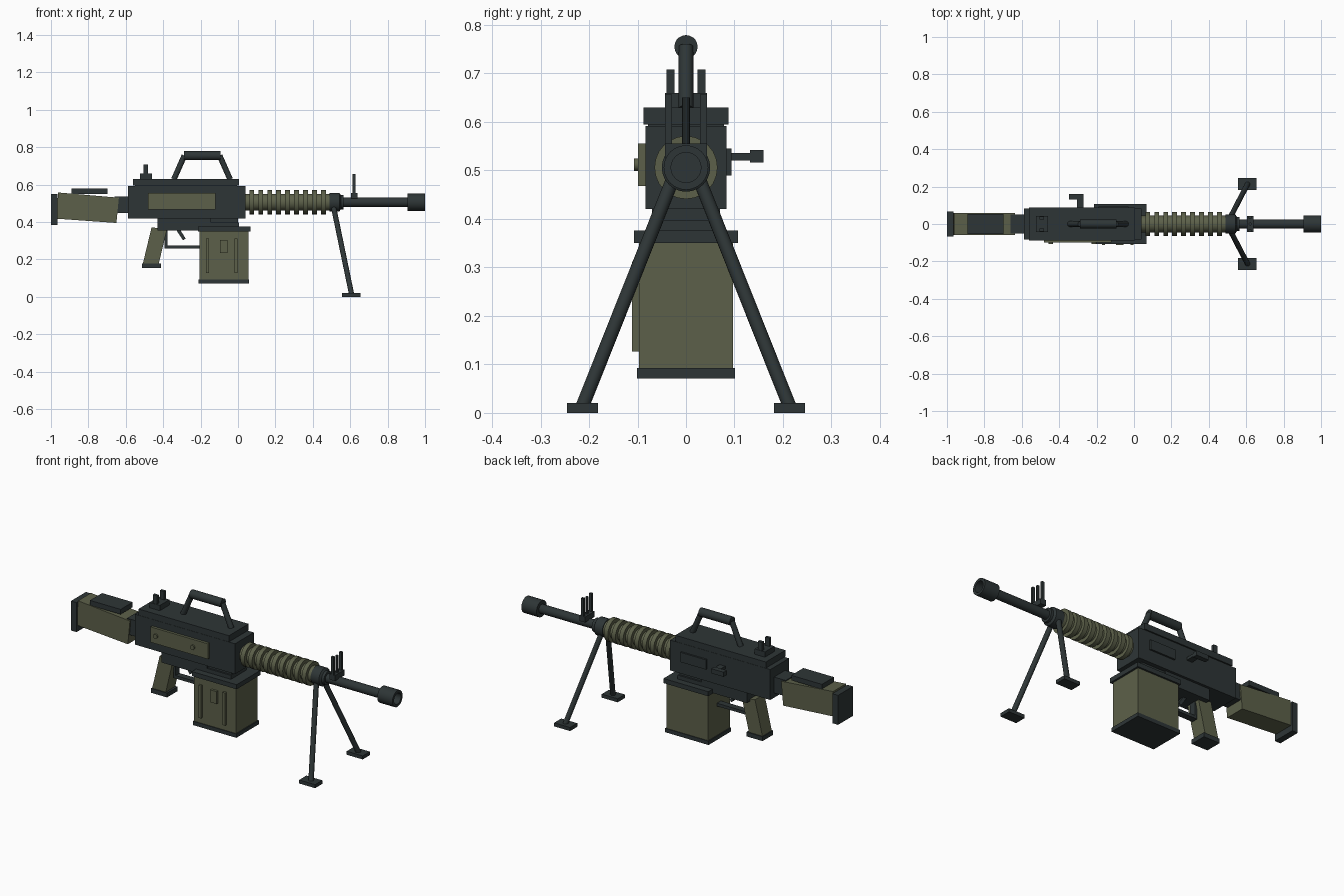
import bpy, bmesh, math
from mathutils import Vector

if "Cube" in bpy.data.objects:
    bpy.data.objects.remove(bpy.data.objects["Cube"])


def material(name, rgb):
    m = bpy.data.materials.new(name)
    m.diffuse_color = (*rgb, 1)
    m.use_nodes = True
    m.node_tree.nodes["Principled BSDF"].inputs["Base Color"].default_value = m.diffuse_color
    return m


DARK = material("dark gunmetal", (0.027, 0.036, 0.037))
OLIVE = material("olive drab", (0.108, 0.118, 0.068))
AXIS_Z = 0.506  # height of the bore


def finish(name, bm, mat, smooth=False):
    bmesh.ops.recalc_face_normals(bm, faces=bm.faces)
    me = bpy.data.meshes.new(name)
    bm.to_mesh(me)
    bm.free()
    me.materials.append(mat)
    ob = bpy.data.objects.new(name, me)
    bpy.context.collection.objects.link(ob)
    if smooth:
        bpy.ops.object.select_all(action='DESELECT')
        ob.select_set(True)
        bpy.context.view_layer.objects.active = ob
        bpy.ops.object.shade_smooth_by_angle(angle=math.radians(35))
    return ob


def prism(name, profile, y0, y1, mat):
    """Extrude an x/z outline between two y values."""
    bm = bmesh.new()
    a = [bm.verts.new((x, y0, z)) for x, z in profile]
    b = [bm.verts.new((x, y1, z)) for x, z in profile]
    bm.faces.new(a)
    bm.faces.new(b)
    n = len(a)
    for i in range(n):
        j = (i + 1) % n
        bm.faces.new((a[i], a[j], b[j], b[i]))
    return finish(name, bm, mat)


def box(name, x0, x1, y0, y1, z0, z1, mat):
    return prism(name, [(x0, z0), (x1, z0), (x1, z1), (x0, z1)], y0, y1, mat)


def rod(name, p, q, r, mat, sides=20):
    p, q = Vector(p), Vector(q)
    d = q - p
    bm = bmesh.new()
    bmesh.ops.create_cone(bm, cap_ends=True, segments=sides, radius1=r, radius2=r, depth=d.length)
    rot = d.to_track_quat('Z', 'Y').to_matrix().to_4x4()
    bmesh.ops.transform(bm, matrix=rot, verts=bm.verts)
    bmesh.ops.translate(bm, vec=(p + q) / 2, verts=bm.verts)
    return finish(name, bm, mat, True)


def lathe(name, profile, mat, sides=24):
    """Turn (x, radius) points around the bore axis, capping both ends."""
    bm = bmesh.new()
    rings = []
    for x, r in profile:
        rings.append([bm.verts.new((x, r * math.cos(t), AXIS_Z + r * math.sin(t)))
                      for t in (2 * math.pi * i / sides for i in range(sides))])
    for a, b in zip(rings, rings[1:]):
        for i in range(sides):
            j = (i + 1) % sides
            bm.faces.new((a[i], a[j], b[j], b[i]))
    bm.faces.new(rings[0])
    bm.faces.new(rings[-1])
    return finish(name, bm, mat, True)


# Stock
box("butt_plate", -1.0, -0.965, -0.067, 0.067, 0.383, 0.55, DARK)
prism("stock", [(-0.97, 0.418), (-0.65, 0.395), (-0.637, 0.53), (-0.962, 0.558)], -0.058, 0.058, OLIVE)
box("cheek_rest", -0.89, -0.698, -0.054, 0.054, 0.55, 0.578, DARK)
box("stock_connector", -0.66, -0.575, -0.05, 0.05, 0.447, 0.537, DARK)

# Receiver
box("receiver", -0.587, 0.04, -0.084, 0.084, 0.42, 0.592, DARK)
box("top_cover", -0.562, 0.005, -0.088, 0.088, 0.595, 0.63, DARK)
box("cover_seam", -0.55, -0.005, -0.078, 0.078, 0.585, 0.6, DARK)
box("lower_receiver", -0.43, -0.145, -0.07, 0.07, 0.355, 0.425, DARK)
box("magazine_neck", -0.15, 0.005, -0.07, 0.07, 0.37, 0.398, DARK)
box("feed_block", -0.15, 0.0, -0.06, 0.06, 0.39, 0.425, DARK)
box("side_panel", -0.48, -0.12, -0.099, -0.08, 0.468, 0.555, OLIVE)
for i, x in enumerate((-0.445, -0.213)):
    rod(f"panel_screw_{i}", (x, -0.095, 0.512), (x, -0.107, 0.512), 0.013, OLIVE, 12)
box("ejection_port", -0.19, -0.03, 0.08, 0.094, 0.49, 0.545, DARK)
box("charging_stem", -0.305, -0.27, 0.08, 0.14, 0.52, 0.536, DARK)
box("charging_handle", -0.348, -0.27, 0.132, 0.16, 0.516, 0.542, DARK)

# Carry handle
rod("carry_grip", (-0.29, 0, 0.755), (-0.093, 0, 0.755), 0.024, DARK)
for i, (x0, x1) in enumerate(((-0.343, -0.287), (-0.042, -0.098))):
    rod(f"carry_post_{i}", (x0, 0, 0.628), (x1, 0, 0.755), 0.015, DARK, 16)

# Sights
box("rear_sight_base", -0.525, -0.46, -0.043, 0.043, 0.628, 0.66, DARK)
box("front_sight_base", 0.603, 0.638, -0.043, 0.043, 0.525, 0.556, DARK)
for s, side in ((-1, "near"), (1, "far")):
    y0, y1 = sorted((s * 0.024, s * 0.04))
    box(f"rear_sight_ear_{side}", -0.506, -0.48, y0, y1, 0.655, 0.708, DARK)
    y0, y1 = sorted((s * 0.029, s * 0.043))
    box(f"front_sight_ear_{side}", 0.613, 0.629, y0, y1, 0.55, 0.657, DARK)
rod("front_sight_post", (0.621, 0, 0.52), (0.621, 0, 0.65), 0.008, DARK, 10)

# Grip and trigger
prism("pistol_grip", [(-0.51, 0.172), (-0.425, 0.172), (-0.38, 0.36), (-0.462, 0.372)], -0.042, 0.042, OLIVE)
box("grip_base", -0.513, -0.412, -0.047, 0.047, 0.153, 0.178, DARK)
box("trigger_guard", -0.39, -0.2, -0.018, 0.018, 0.258, 0.275, DARK)
box("guard_post", -0.392, -0.378, -0.018, 0.018, 0.258, 0.36, DARK)
prism("trigger", [(-0.335, 0.365), (-0.313, 0.365), (-0.28, 0.312), (-0.294, 0.302)], -0.012, 0.012, DARK)

# Ammunition box
box("ammo_box", -0.207, 0.055, -0.097, 0.097, 0.085, 0.355, OLIVE)
box("ammo_lid", -0.214, 0.066, -0.107, 0.107, 0.35, 0.376, DARK)
box("ammo_base", -0.212, 0.06, -0.101, 0.101, 0.071, 0.093, DARK)
for i, x in enumerate((-0.163, -0.011)):
    box(f"ammo_rib_{i}", x - 0.008, x + 0.008, -0.111, -0.09, 0.127, 0.312, OLIVE)
box("ammo_latch", -0.095, -0.057, -0.111, -0.09, 0.235, 0.305, OLIVE)

# Barrel with ribbed handguard, turned as single profiles
ribs = [(0.03, 0.045)]
for i in range(9):
    c = 0.073 + i * 0.048
    ribs += [(c - 0.0125, 0.045), (c - 0.0125, 0.065), (c + 0.0125, 0.065), (c + 0.0125, 0.045)]
ribs.append((0.5, 0.045))
lathe("handguard", ribs, OLIVE)
lathe("barrel", [(0.48, 0.025), (0.92, 0.025)], DARK)
lathe("bipod_collar", [(0.49, 0.05), (0.542, 0.05), (0.55, 0.038), (0.565, 0.038)], DARK)
lathe("muzzle", [(0.905, 0.02), (0.905, 0.046), (1.0, 0.046), (1.0, 0.031), (0.95, 0.031)], DARK)

# Bipod
for s, side in ((-1, "near"), (1, "far")):
    rod(f"bipod_leg_{side}", (0.512, s * 0.03, 0.475), (0.607, s * 0.213, 0.015), 0.014, DARK, 16)
    y0, y1 = sorted((s * 0.181, s * 0.245))
    box(f"bipod_foot_{side}", 0.555, 0.655, y0, y1, 0.0, 0.02, DARK)
